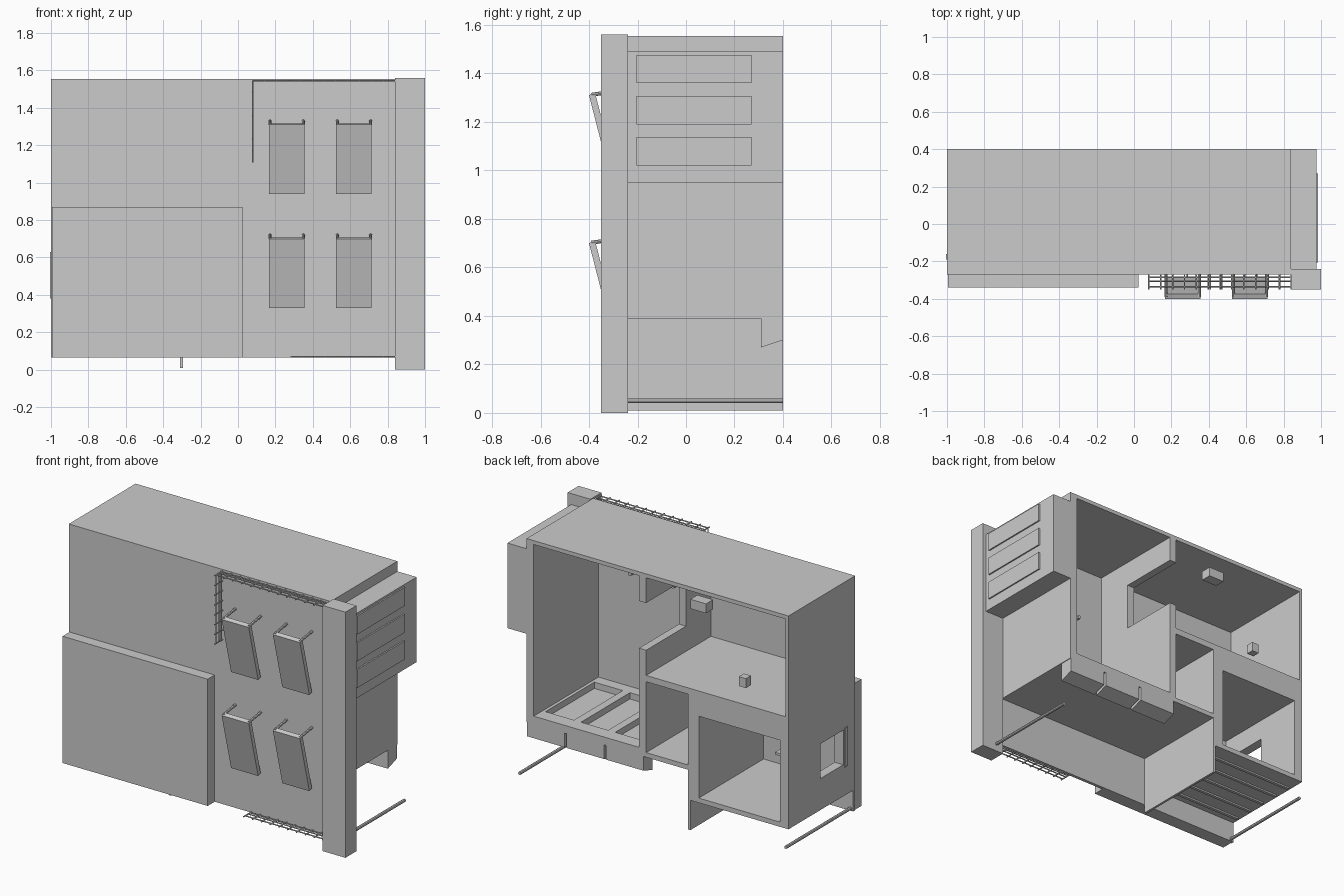
import bpy, bmesh
from mathutils import Vector

cube = bpy.data.objects.get("Cube")
if cube:
    bpy.data.objects.remove(cube, do_unlink=True)

grey = bpy.data.materials.new("plain grey")
grey.use_nodes = True
COLOUR = (0.6, 0.6, 0.6, 1)
grey.diffuse_color = COLOUR
grey.node_tree.nodes["Principled BSDF"].inputs["Base Color"].default_value = COLOUR


def finish(name, bm):
    bmesh.ops.recalc_face_normals(bm, faces=bm.faces)
    mesh = bpy.data.meshes.new(name)
    bm.to_mesh(mesh)
    bm.free()
    mesh.materials.append(grey)
    obj = bpy.data.objects.new(name, mesh)
    bpy.context.collection.objects.link(obj)
    return obj


def add_box(bm, x, y, z):
    verts = bmesh.ops.create_cube(bm, size=1)["verts"]
    for v in verts:
        v.co = Vector([a + (c + 0.5) * (b - a) for c, (a, b) in zip(v.co, (x, y, z))])


def boxes(name, *parts):
    bm = bmesh.new()
    for part in parts:
        add_box(bm, *part)
    return finish(name, bm)


def side_prism(name, profile, x0, x1):
    """Extrude a (y, z) outline along x."""
    bm = bmesh.new()
    face = bm.faces.new([bm.verts.new((x0, y, z)) for y, z in profile])
    out = bmesh.ops.extrude_face_region(bm, geom=[face])["geom"]
    bmesh.ops.translate(bm, vec=(x1 - x0, 0, 0),
                        verts=[g for g in out if isinstance(g, bmesh.types.BMVert)])
    return finish(name, bm)


def rods(name, pairs, radius=0.004):
    """Thin straight rods between pairs of points."""
    bm = bmesh.new()
    for a, b in pairs:
        a, b = Vector(a), Vector(b)
        turn = (b - a).to_track_quat("Z", "Y").to_matrix().to_4x4()
        turn.translation = (a + b) / 2
        bmesh.ops.create_cone(bm, cap_ends=True, segments=8, radius1=radius,
                              radius2=radius, depth=(b - a).length, matrix=turn)
    return finish(name, bm)


BACK, INNER, FRONT = 0.4, -0.25, -0.27
DEPTH = (INNER, BACK)
TOP = 1.555

# Shell: front wall, roof and outer walls, open at the back
boxes("front_wall", ((-1, 0.84), (FRONT, INNER), (0.065, TOP)))
boxes("roof", ((-1, 0.84), DEPTH, (TOP - 0.025, TOP)))
boxes("hall_side_wall", ((0.79, 0.84), DEPTH, (0.39, TOP - 0.025)))
boxes("upper_side_wall", ((-1, -0.98), DEPTH, (0.87, TOP - 0.025)))
boxes("upper_floor", ((-0.98, 0.0), DEPTH, (0.87, 0.91)))
boxes("front_panel", ((-0.995, 0.025), (-0.34, FRONT), (0.065, 0.87)))

# Partition with an opening at the back
boxes("partition",
      ((0.0, 0.05), DEPTH, (0.39, 1.07)),
      ((0.0, 0.05), DEPTH, (1.37, TOP - 0.025)),
      ((0.0, 0.05), (INNER, 0.0), (1.07, 1.37)))

# Lower room with a window in its outer wall
lower = (0.2, 0.87)
boxes("lower_outer_wall",
      ((-1, -0.94), (INNER, -0.15), lower),
      ((-1, -0.94), (0.08, BACK), lower),
      ((-1, -0.94), (-0.15, 0.08), (0.2, 0.4)),
      ((-1, -0.94), (-0.15, 0.08), (0.62, 0.87)))
boxes("lower_inner_wall", ((-0.37, -0.31), DEPTH, lower))
boxes("lower_ceiling", ((-0.94, -0.37), DEPTH, (0.75, 0.87)))
boxes("lower_floor", ((-0.94, -0.37), DEPTH, (0.2, 0.23)))
boxes("window_shutter", ((-1.005, -1), (-0.19, -0.16), (0.38, 0.63)))
boxes("divider_slab", ((-0.31, -0.295), DEPTH, (0.01, 0.87)))
boxes("lower_floor_slats", *[((-0.98, -0.33), (y, y + 0.02), (0.19, 0.2))
                             for y in (-0.2, -0.08, 0.04, 0.16, 0.28)])
boxes("lower_shelves", *[((x, x + 0.1), (-0.25, -0.18), (0.32, 0.335))
                         for x in (-0.6, -0.75)])

# Passage floor between the lower room and the hall
boxes("passage_floor", ((-0.295, 0.0), DEPTH, (0.39, 0.42)))

# Hall floor with three recessed trays and bins below its back edge
bays = [(0.08, 0.28), (0.33, 0.52), (0.57, 0.77)]
edges = [0.05] + [e for bay in bays for e in bay] + [0.79]
beams = [((a, b), DEPTH, (0.39, 0.44)) for a, b in zip(edges[::2], edges[1::2])]
for bay in bays:
    beams += [(bay, (INNER, -0.18), (0.39, 0.44)), (bay, (0.31, BACK), (0.39, 0.44)),
              (bay, (-0.18, 0.31), (0.39, 0.4))]
boxes("hall_floor", *beams)
for i in range(3):
    x = 0.02 + i * 0.277
    side_prism("hanging_bin", [(0.31, 0.27), (BACK, 0.30), (BACK, 0.39), (0.31, 0.39)],
               x, x + 0.262)
rods("wall_pegs", [((x, INNER, 1.17), (x, INNER + 0.03, 1.17)) for x in (0.25, 0.4, 0.55)], 0.012)

# Small fittings in the upper room
boxes("hanging_cabinet", ((-0.4, -0.29), (0.3, 0.37), (1.4, 1.46)))
boxes("small_box", ((-0.68, -0.63), (0.32, 0.37), (1.0, 1.06)))

# Side bay and corner column
boxes("corner_column", ((0.84, 1.0), (-0.35, -0.24), (0, 1.56)))
boxes("side_bay", ((0.84, 0.975), (-0.24, BACK), (0.95, 1.49)))
boxes("side_bay_panels", *[((0.975, 0.984), (-0.205, 0.27), (z, z + 0.117))
                           for z in (1.02, 1.19, 1.36)])

# Ground poles
rods("ground_poles", [((0.89, -0.24, 0.05), (0.89, BACK, 0.05)),
                      ((-0.98, -0.27, 0.08), (-0.98, BACK, 0.08))], 0.01)

# Tilted boards held on arms
for x in (0.165, 0.525):
    for z in (0.33, 0.94):
        side_prism("tilted_board", [(-0.4, z + 0.37), (-0.375, z + 0.38),
                                    (-0.28, z + 0.01), (-0.305, z)], x, x + 0.19)
        rods("board_arms", [((x + d, FRONT, z + 0.39), (x + d, -0.39, z + 0.372))
                            for d in (0.006, 0.184)], 0.008)


# Wire racks along the front wall
def rack(name, start, end, steps):
    start, end = Vector(start), Vector(end)
    pairs = []
    for y in (-0.285, -0.305, -0.335):
        pairs.append(((start.x, y, start.z), (end.x, y, end.z)))
    for i in range(steps + 1):
        p = start.lerp(end, i / steps)
        pairs.append(((p.x, FRONT, p.z), (p.x, -0.35, p.z)))
    rods(name, pairs)


rack("top_rack", (0.08, 0, 1.545), (0.84, 0, 1.545), 12)
rack("side_rack", (0.08, 0, 1.11), (0.08, 0, 1.545), 7)
rack("bottom_rack", (0.285, 0, 0.07), (0.84, 0, 0.07), 9)
